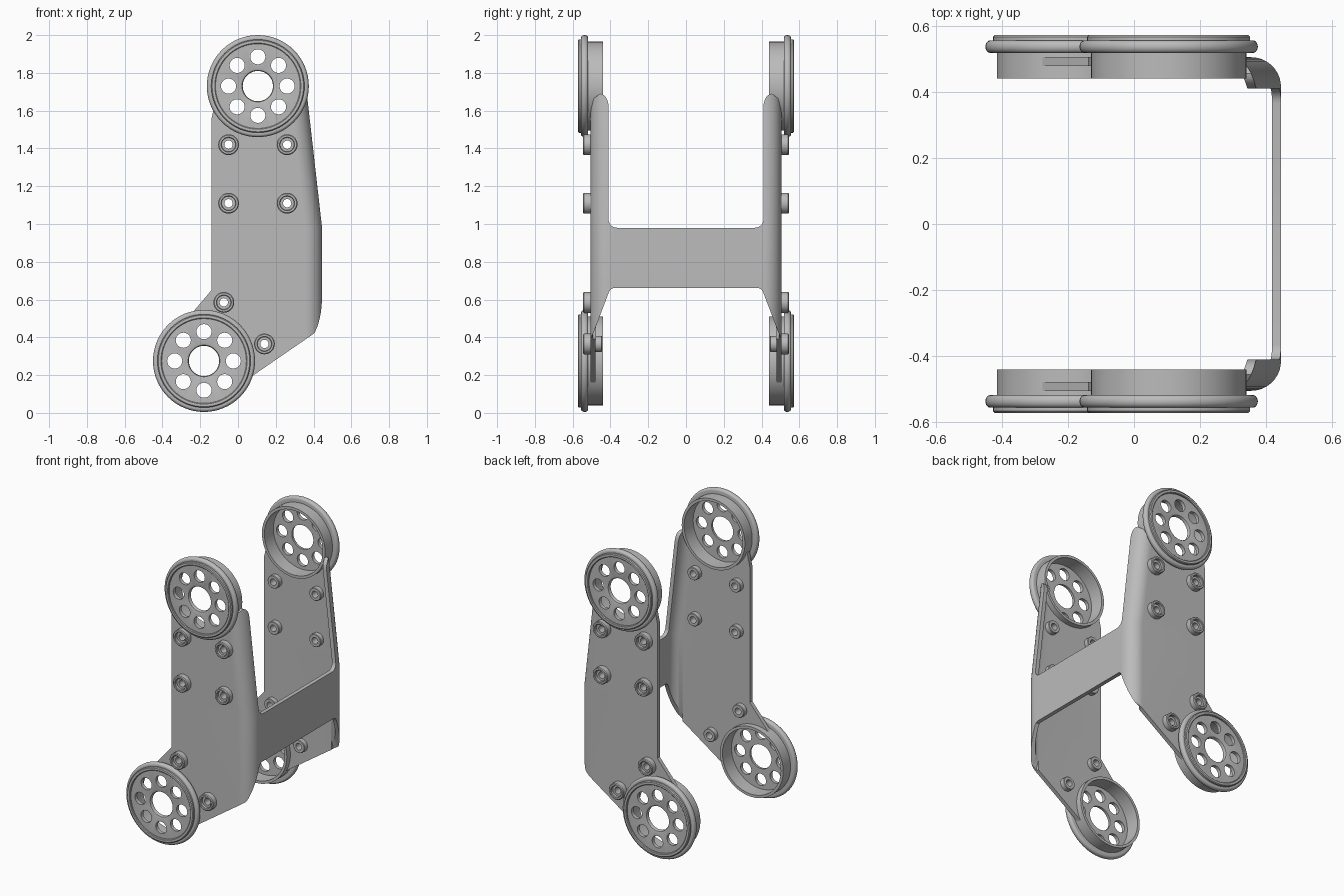
import bpy, bmesh
from math import sin, cos, pi, radians

cube = bpy.data.objects.get("Cube")
if cube:
    bpy.data.objects.remove(cube)

grey = bpy.data.materials.new("satin grey")
grey.use_nodes = True
COLOUR = (0.5, 0.5, 0.5, 1)
grey.diffuse_color = COLOUR
grey.node_tree.nodes["Principled BSDF"].inputs["Base Color"].default_value = COLOUR

HUBS = {"upper": (0.105, 1.73), "lower": (-0.18, 0.275)}
BOLTS = [(-0.05, 1.42), (0.26, 1.42), (-0.05, 1.11), (0.26, 1.11), (-0.075, 0.585), (0.14, 0.365)]


def make_object(name, bm, location=(0, 0, 0)):
    bmesh.ops.recalc_face_normals(bm, faces=bm.faces)
    mesh = bpy.data.meshes.new(name)
    bm.to_mesh(mesh)
    bm.free()
    mesh.materials.append(grey)
    obj = bpy.data.objects.new(name, mesh)
    obj.location = location
    bpy.context.collection.objects.link(obj)
    return obj


def add_prism(bm, points, place, low, high):
    """Extrude a flat outline; place(u, v, depth) gives the 3D point."""
    ends = [[bm.verts.new(place(u, v, d)) for u, v in points] for d in (low, high)]
    for ring in ends:
        bm.faces.new(ring)
    n = len(points)
    for i in range(n):
        j = (i + 1) % n
        bm.faces.new((ends[0][i], ends[0][j], ends[1][j], ends[1][i]))


def along_y(u, v, d):
    return (u, d, v)


def along_x(u, v, d):
    return (d, u, v)


def circle(cx, cz, r, steps):
    return [(cx + r * cos(2 * pi * i / steps), cz + r * sin(2 * pi * i / steps)) for i in range(steps)]


def lathe(name, profile, steps, location):
    """Turn a closed (radius, y) profile about the y axis."""
    bm = bmesh.new()
    rings = [[bm.verts.new((r * cos(2 * pi * i / steps), y, r * sin(2 * pi * i / steps)))
              for r, y in profile] for i in range(steps)]
    n = len(profile)
    for i in range(steps):
        a, b = rings[i], rings[(i + 1) % steps]
        for j in range(n):
            k = (j + 1) % n
            bm.faces.new((a[j], a[k], b[k], b[j]))
    return make_object(name, bm, location)


def boolean(obj, cutter, operation):
    mod = obj.modifiers.new("cut", "BOOLEAN")
    mod.object, mod.operation, mod.solver = cutter, operation, "EXACT"


def finish(obj, cutters=()):
    """Apply modifiers, drop the cutters and smooth the rounded faces."""
    bpy.ops.object.select_all(action="DESELECT")
    bpy.context.view_layer.objects.active = obj
    obj.select_set(True)
    for mod in list(obj.modifiers):
        bpy.ops.object.modifier_apply(modifier=mod.name)
    for cutter in cutters:
        bpy.data.objects.remove(cutter)
    bpy.ops.object.shade_smooth_by_angle(angle=radians(32))


def mirror_y(obj):
    mod = obj.modifiers.new("mirror", "MIRROR")
    mod.use_axis = (False, True, False)


# Bent bracket: a U-shaped sheet whose bends lean back above the crossbar
def section(edge, outer_y, inset, radius):
    arc = [(edge - inset - radius + radius * sin(t * pi / 24), outer_y - radius + radius * cos(t * pi / 24))
           for t in range(13)]
    half = [(-0.5, outer_y)] + arc
    return half + [(x, -y) for x, y in reversed(half)]


bm = bmesh.new()
rows = []
for z, edge in ((0.05, 0.445), (0.98, 0.445), (1.8, 0.352)):
    loop = section(edge, 0.505, 0, 0.09) + section(edge, 0.478, 0.027, 0.063)[::-1]
    rows.append([bm.verts.new((x, y, z)) for x, y in loop])
for low, high in zip(rows, rows[1:]):
    for i in range(len(low)):
        j = (i + 1) % len(low)
        bm.faces.new((low[i], low[j], high[j], high[i]))
bm.faces.new(rows[0])
bm.faces.new(rows[-1])
bracket = make_object("bent_bracket", bm)

# Side outline of the plates
outline = [(-0.14, 0.65), (-0.28, 0.485), HUBS["lower"], (0.01, 0.15), (0.395, 0.415), (0.5, 0.486),
           (0.5, 1.73), HUBS["upper"], (-0.12, 1.65), (-0.14, 1.56)]
bm = bmesh.new()
add_prism(bm, outline, along_y, -0.7, 0.7)
outline_cutter = make_object("outline_cutter", bm)

# Openings above and below the crossbar, with rounded corners
bm = bmesh.new()
corner = [(0.365 + 0.045 * sin(t * pi / 12), 1.025 - 0.045 * cos(t * pi / 12)) for t in range(7)]
half = corner + [(0.41, 1.62)] + [(0.455 - 0.045 * cos(t * pi / 12), 1.62 + 0.07 * sin(t * pi / 12))
                                  for t in range(1, 7)] + [(0.495, 1.66), (0.52, 1.6), (0.6, 1.6), (0.6, 1.9)]
add_prism(bm, half + [(-y, z) for y, z in reversed(half)], along_x, 0.26, 0.6)
half = [(0.385, 0.66), (0.398, 0.655), (0.408, 0.64), (0.493, 0.415), (0.493, 0)]
add_prism(bm, half + [(-y, z) for y, z in reversed(half)], along_x, 0.36, 0.6)
opening_cutter = make_object("opening_cutter", bm)

# Holes for the hubs and bolts
bm = bmesh.new()
for x, z in HUBS.values():
    add_prism(bm, circle(x, z, 0.225, 64), along_y, -0.7, 0.7)
for x, z in BOLTS:
    add_prism(bm, circle(x, z, 0.03, 24), along_y, -0.7, 0.7)
hole_cutter = make_object("hole_cutter", bm)

boolean(bracket, outline_cutter, "INTERSECT")
boolean(bracket, opening_cutter, "DIFFERENCE")
boolean(bracket, hole_cutter, "DIFFERENCE")
finish(bracket, (outline_cutter, opening_cutter, hole_cutter))

# Hubs: open cup, rounded flange and a drilled face
flange = [(0.255 + 0.015 * cos(t * pi / 10), 0.537 + 0.019 * sin(t * pi / 10)) for t in range(-5, 6)]
hub_profile = ([(0.08, 0.536), (0.217, 0.536), (0.217, 0.44), (0.235, 0.44), (0.235, 0.518)] + flange +
               [(0.247, 0.556), (0.247, 0.567), (0.242, 0.572), (0.228, 0.572), (0.224, 0.568), (0.224, 0.56),
                (0.093, 0.56), (0.084, 0.557), (0.08, 0.55)])
for name, (x, z) in HUBS.items():
    hub = lathe(name + "_hubs", hub_profile, 64, (x, 0, z))
    bm = bmesh.new()
    for cx, cz in circle(0, 0, 0.155, 8):
        add_prism(bm, circle(cx, cz, 0.04, 24), along_y, 0.5, 0.6)
    drill = make_object("drill_cutter", bm, (x, 0, z))
    boolean(hub, drill, "DIFFERENCE")
    mirror_y(hub)
    finish(hub, (drill,))

# Hollow bolt bushings through the plates
bolt_profile = [(0.022, 0.445), (0.04, 0.445), (0.043, 0.448), (0.043, 0.49), (0.055, 0.49), (0.055, 0.54),
                (0.05, 0.545), (0.04, 0.545), (0.037, 0.542), (0.037, 0.525), (0.022, 0.525)]
for i, (x, z) in enumerate(BOLTS):
    bolt = lathe("bolt_bushings_%d" % (i + 1), bolt_profile, 28, (x, 0, z))
    mirror_y(bolt)
    finish(bolt)
